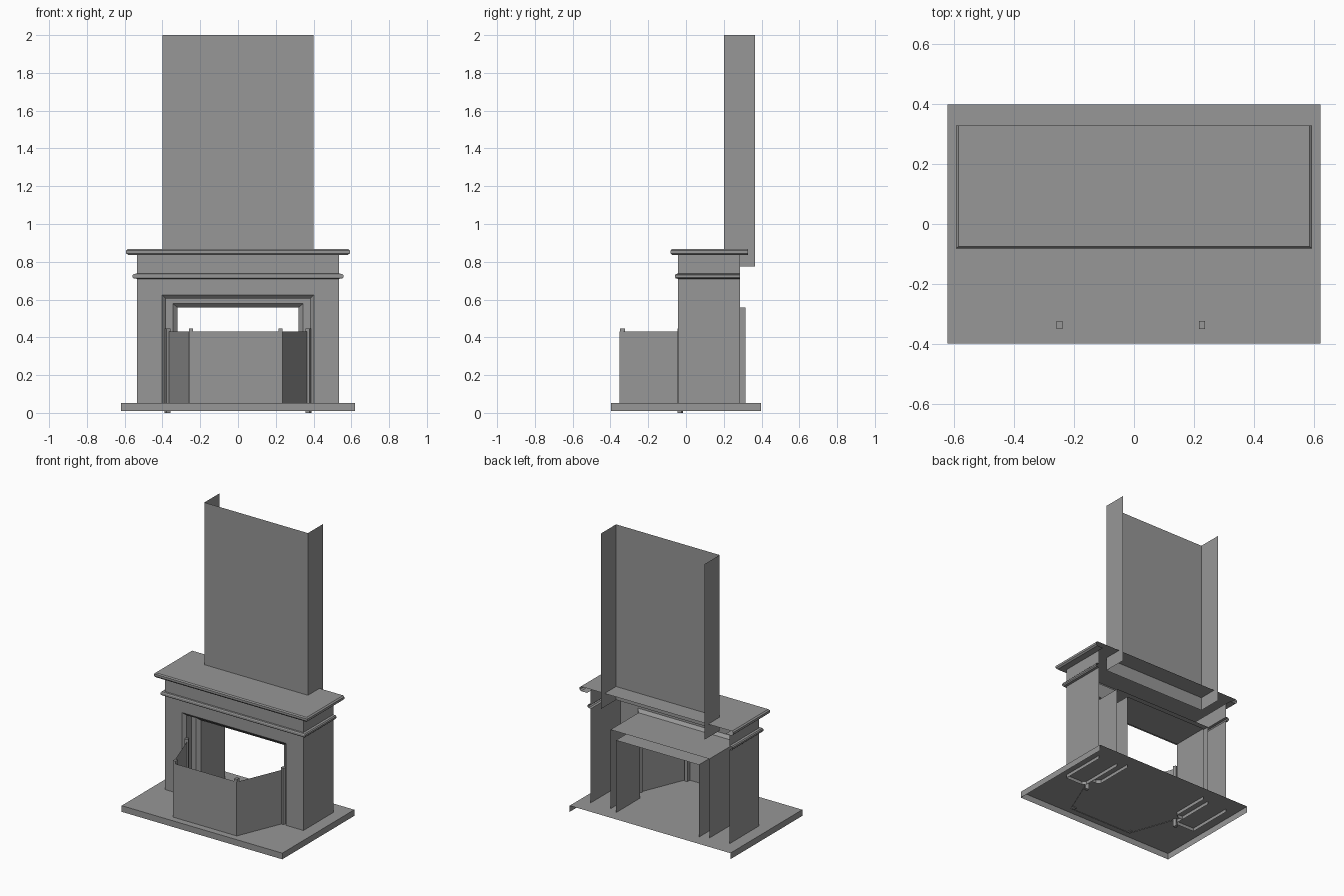
import bpy
import math
from mathutils import Matrix, Vector

cube = bpy.data.objects.get("Cube")
if cube:
    bpy.data.objects.remove(cube, do_unlink=True)

grey = bpy.data.materials.new("stone_grey")
grey.use_nodes = True
COLOUR = (0.31, 0.31, 0.31, 1)
grey.diffuse_color = COLOUR
grey.node_tree.nodes["Principled BSDF"].inputs["Base Color"].default_value = COLOUR


def make(name, verts, faces):
    mesh = bpy.data.meshes.new(name)
    mesh.from_pydata(verts, [], faces)
    mesh.materials.append(grey)
    obj = bpy.data.objects.new(name, mesh)
    bpy.context.collection.objects.link(obj)
    return obj


def loft(name, rings, cap=False):
    """Join open rings of equal length with quads; optionally fill the last."""
    n = len(rings[0])
    faces = [(r * n + i, r * n + i + 1, (r + 1) * n + i + 1, (r + 1) * n + i)
             for r in range(len(rings) - 1) for i in range(n - 1)]
    if cap:
        start = (len(rings) - 1) * n
        faces.append(tuple(range(start, start + n)))
    return make(name, [p for ring in rings for p in ring], faces)


def plan_u(w, front, back, z):
    """Three-sided plan, open at the back."""
    return [(-w, back, z), (-w, front, z), (w, front, z), (w, back, z)]


def arch(w, top, y):
    """Three-sided opening outline, open at the floor."""
    return [(-w, y, FOOT), (-w, y, top), (w, y, top), (w, y, FOOT)]


def box(name, centre, size, turn=0):
    spin = Matrix.Rotation(turn, 3, 'Z')
    verts = [Vector(centre) + spin @ Vector((x * size[0] / 2, y * size[1] / 2, z * size[2] / 2))
             for x in (-1, 1) for y in (-1, 1) for z in (-1, 1)]
    return make(name, verts, [(0, 1, 3, 2), (4, 6, 7, 5), (0, 4, 5, 1),
                              (2, 3, 7, 6), (0, 2, 6, 4), (1, 5, 7, 3)])


FOOT = 0.03
HALF, FRONT, BACK = 0.535, -0.042, 0.287

# Hearth slab, open below and behind
loft("hearth", [plan_u(0.62, -0.397, 0.397, z) for z in (0.01, 0.053)], cap=True)

# Surround: outer side walls, then the front face with its chamfered opening
for side, label in ((1, "left"), (-1, "right")):
    x = side * HALF
    loft("surround_side_" + label, [[(x, FRONT, z), (x, BACK, z)] for z in (FOOT, 0.71)])
loft("surround_front", [arch(HALF, 0.71, FRONT), arch(0.402, 0.625, FRONT),
                        arch(0.382, 0.605, -0.022), arch(0.382, 0.605, BACK)])


# Mouldings follow the front and both sides
def moulding(name, profile, back, cap=False):
    loft(name, [plan_u(HALF + o, FRONT - 0.68 * o, back, z) for o, z in profile], cap)


moulding("frieze", [(0, 0.71), (0.017, 0.711), (0.023, 0.718), (0.023, 0.729),
                    (0.017, 0.736), (0, 0.737), (0, 0.837)], BACK)
moulding("mantel_shelf", [(0, 0.836), (0.047, 0.836), (0.057, 0.845),
                          (0.057, 0.86), (0.048, 0.868)], 0.327, cap=True)

# Firebox insert: flat frame, inner chamfer, and lining running to the back
loft("firebox", [arch(0.382, 0.605, 0.03), arch(0.345, 0.578, 0.03),
                 arch(0.32, 0.558, 0.05), arch(0.32, 0.558, 0.315)])

# Chimney breast, open behind and at both ends
loft("chimney_breast", [plan_u(0.4, 0.2, 0.365, z) for z in (0.775, 2.0)])

# Folding fire screen: three thin panels and four posts
path = [(-0.368, -0.035), (-0.257, -0.351), (0.236, -0.351), (0.368, -0.035)]
loft("screen_panels", [[(x, y, z) for x, y in path] for z in (0.05, 0.43)])
for label, x in (("right", -0.248), ("left", 0.226)):
    box("screen_front_post_" + label, (x, -0.336, 0.247), (0.021, 0.027, 0.4))
for label, side in (("right", -1), ("left", 1)):
    box("screen_end_post_" + label, (side * 0.373, -0.031, 0.2235),
        (0.023, 0.023, 0.447), side * math.radians(-22))
